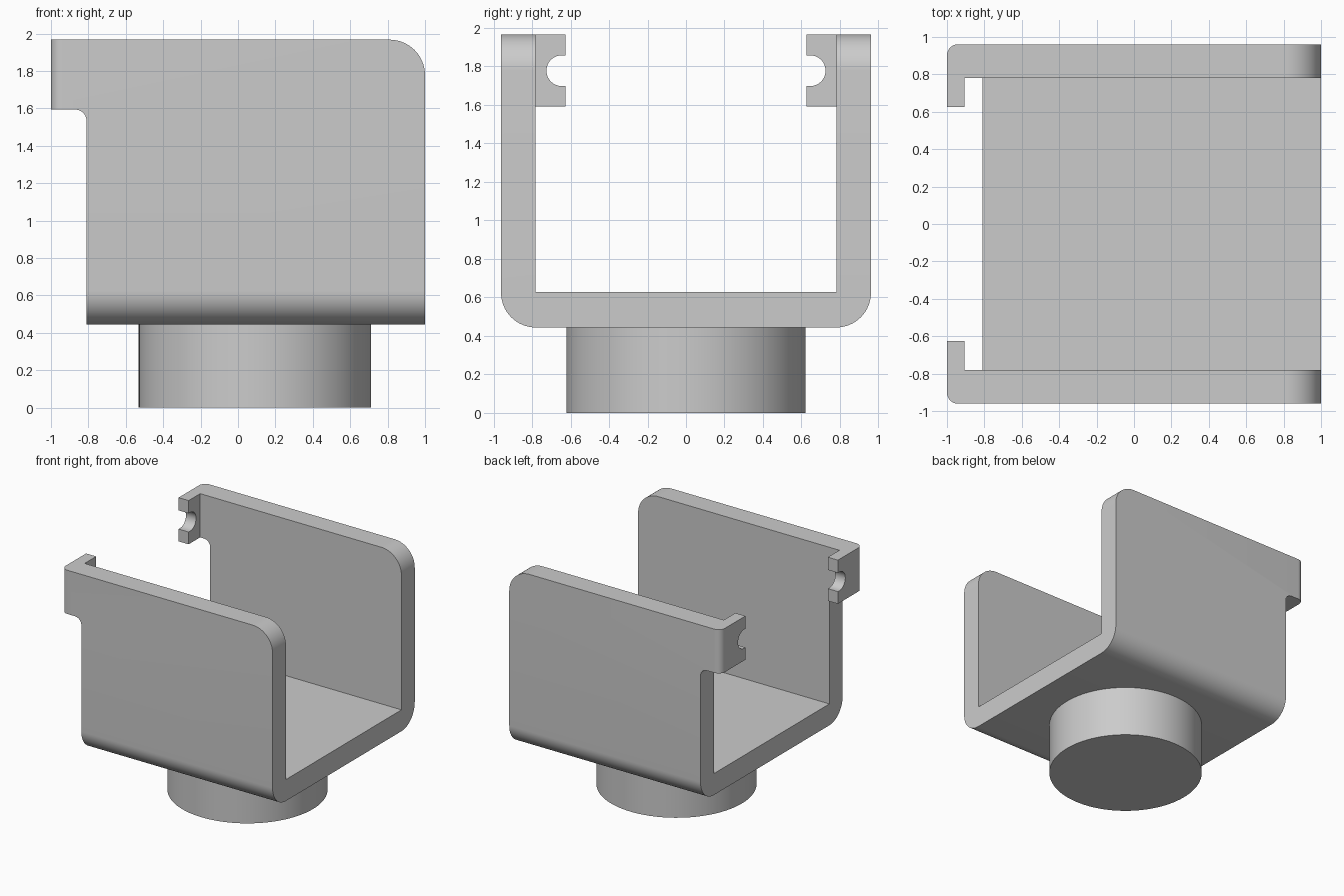
import bpy, bmesh
from math import cos, sin, radians

cube = bpy.data.objects.get("Cube")
if cube:
    bpy.data.objects.remove(cube, do_unlink=True)

grey = bpy.data.materials.new("plain grey")
grey.use_nodes = True
grey.diffuse_color = (0.6, 0.6, 0.6, 1)
grey.node_tree.nodes["Principled BSDF"].inputs["Base Color"].default_value = (0.6, 0.6, 0.6, 1)

OUT, IN, LIP = 0.961, 0.781, 0.625       # half widths: outside, inside, lip ends
BASE, FLOOR, TOP = 0.444, 0.627, 1.967   # heights
TAB = 1.593


def arc(cx, cy, r, start, end, steps=16):
    angles = [radians(start + (end - start) * i / steps) for i in range(steps + 1)]
    return [(cx + r * cos(a), cy + r * sin(a)) for a in angles]


def prism(name, points, axis, low, high):
    """Extrude a closed outline along x (outline is y, z) or y (outline is x, z) or z."""
    place = {"x": lambda p, d: (d, p[0], p[1]),
             "y": lambda p, d: (p[0], d, p[1]),
             "z": lambda p, d: (p[0], p[1], d)}[axis]
    bm = bmesh.new()
    rings = [[bm.verts.new(place(p, d)) for p in points] for d in (low, high)]
    for ring in rings:
        bm.faces.new(ring)
    for i in range(len(points)):
        j = (i + 1) % len(points)
        bm.faces.new((rings[0][i], rings[0][j], rings[1][j], rings[1][i]))
    bmesh.ops.recalc_face_normals(bm, faces=bm.faces)
    mesh = bpy.data.meshes.new(name)
    bm.to_mesh(mesh)
    bm.free()
    mesh.materials.append(grey)
    obj = bpy.data.objects.new(name, mesh)
    bpy.context.collection.objects.link(obj)
    return obj


def activate(obj):
    bpy.ops.object.select_all(action="DESELECT")
    obj.select_set(True)
    bpy.context.view_layer.objects.active = obj


def combine(obj, other, operation):
    mod = obj.modifiers.new("combine", "BOOLEAN")
    mod.operation, mod.solver, mod.object = operation, "EXACT", other
    activate(obj)
    bpy.ops.object.modifier_apply(modifier=mod.name)
    bpy.data.objects.remove(other, do_unlink=True)


# U-shaped channel with rounded lower edges
r = 0.18
channel = prism("channel_bracket",
                [(-OUT, 2.2)] + arc(-OUT + r, BASE + r, r, 180, 270)
                + arc(OUT - r, BASE + r, r, 270, 360)
                + [(OUT, 2.2), (IN, 2.2), (IN, FLOOR), (-IN, FLOOR), (-IN, 2.2)],
                "x", -1, 1.2)

# Side outline: rounded upper corner, tab and small fillet below it
side = prism("side_outline",
             [(-1.2, TOP), (-1.2, TAB)] + arc(-0.87, TAB - 0.06, 0.06, 90, 0, 10)
             + [(-0.81, 0.2), (1, 0.2)] + arc(1 - 0.19, TOP - 0.19, 0.19, 0, 90),
             "y", -1.2, 1.2)
combine(channel, side, "INTERSECT")

# Round the outer upright edges of the tabs
bm = bmesh.new()
bm.from_mesh(channel.data)
edges = [e for e in bm.edges
         if all(v.co.x < -0.99 and abs(v.co.y) > OUT - 0.01 for v in e.verts)]
bmesh.ops.bevel(bm, geom=edges, offset=0.06, segments=10, profile=0.5, affect="EDGES")
bm.to_mesh(channel.data)
bm.free()

# Inward lips with round notches
for s in (-1, 1):
    notch = arc(0.645, 1.778, 0.08, -90, 90, 24)
    outline = [(0.85, TAB), (LIP, TAB), (LIP, 1.698)] + notch + [(LIP, 1.858), (LIP, TOP), (0.85, TOP)]
    lip = prism("lip", [(s * y, z) for y, z in outline], "x", -1, -0.905)
    combine(channel, lip, "UNION")

# Merge leftover flat pieces
bm = bmesh.new()
bm.from_mesh(channel.data)
bmesh.ops.remove_doubles(bm, verts=bm.verts, dist=0.0002)
bmesh.ops.dissolve_limit(bm, angle_limit=radians(0.5), verts=bm.verts, edges=bm.edges)
bm.to_mesh(channel.data)
bm.free()

# Round foot under the channel
foot = prism("round_foot", arc(0.09, 0, 0.621, 0, 360, 96)[:-1], "z", 0, BASE)

for obj in (channel, foot):
    activate(obj)
    bpy.ops.object.shade_smooth_by_angle(angle=radians(30))
